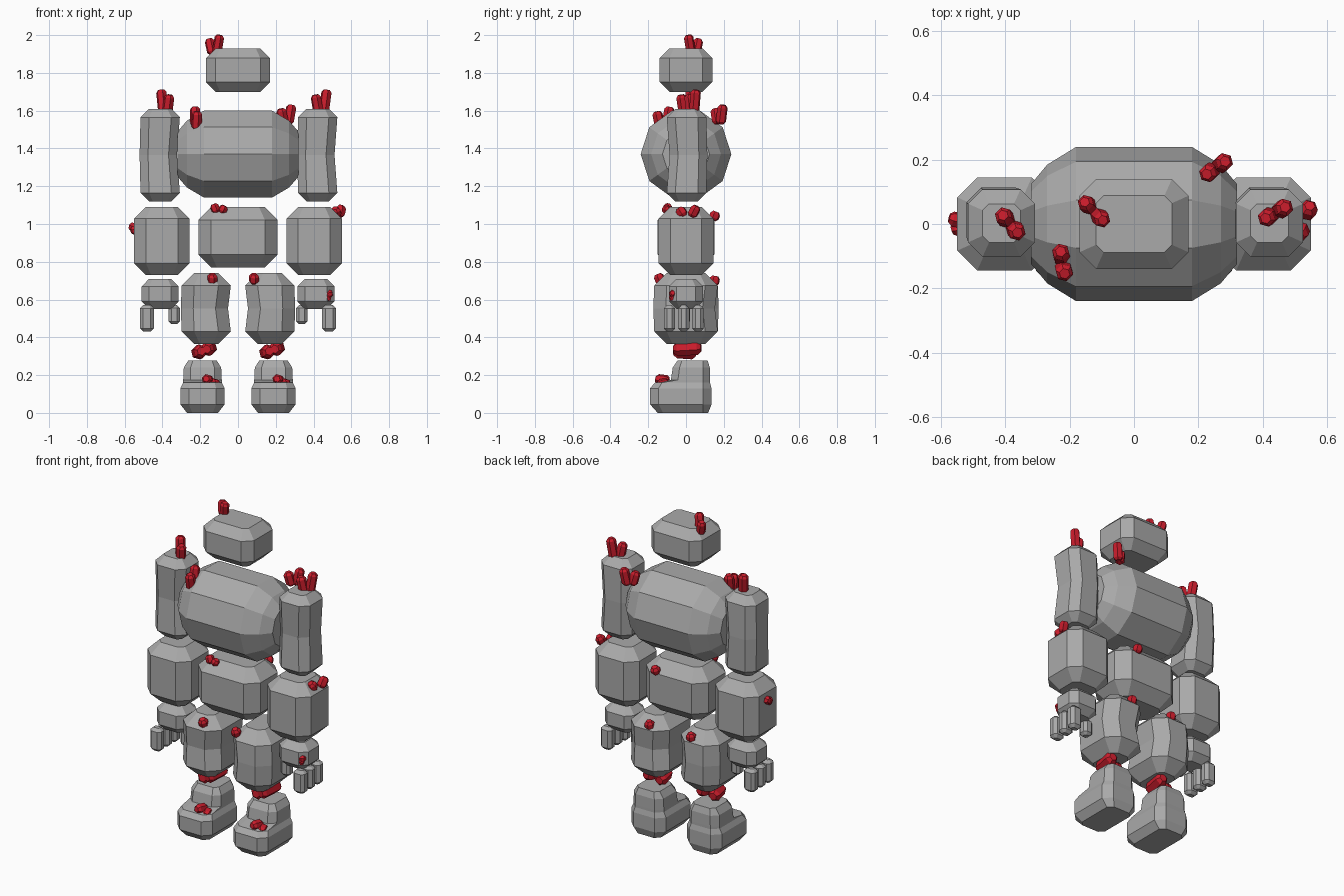
import bpy, bmesh, math
from mathutils import Vector

if "Cube" in bpy.data.objects:
    bpy.data.objects.remove(bpy.data.objects["Cube"])


def material(name, rgb):
    m = bpy.data.materials.new(name)
    m.diffuse_color = (*rgb, 1)
    m.use_nodes = True
    m.node_tree.nodes["Principled BSDF"].inputs["Base Color"].default_value = m.diffuse_color
    return m


STONE = material("grey stone", (0.40, 0.40, 0.40))
RED = material("red crystal", (0.60, 0.012, 0.025))


def loft(name, rings, mat):
    """Skin a list of equal-length point rings and cap both ends."""
    bm = bmesh.new()
    vs = [[bm.verts.new(p) for p in r] for r in rings]
    n = len(rings[0])
    for a, b in zip(vs, vs[1:]):
        for i in range(n):
            j = (i + 1) % n
            bm.faces.new((a[i], a[j], b[j], b[i]))
    bm.faces.new(vs[0][::-1])
    bm.faces.new(vs[-1])
    bmesh.ops.recalc_face_normals(bm, faces=bm.faces)
    me = bpy.data.meshes.new(name)
    bm.to_mesh(me)
    bm.free()
    me.materials.append(mat)
    ob = bpy.data.objects.new(name, me)
    bpy.context.collection.objects.link(ob)


def octagon(z, x, y, hx, hy, c):
    """Rectangle with cut corners, centred on x, y at height z."""
    pts = []
    for sx, sy in ((1, 1), (-1, 1), (-1, -1), (1, -1)):
        corner = [(x + sx * hx, y + sy * (hy - c), z), (x + sx * (hx - c), y + sy * hy, z)]
        pts += corner if sx * sy > 0 else corner[::-1]
    return pts


def rock(name, x, y, hx, hy, z0, z1, c, bend=0.0):
    """Stone block with every edge chamfered by c and its middle shifted by bend."""
    def small(z):
        return octagon(z, x, y, hx - c, hy - c, c * 0.45)

    def full(z, s=0.0):
        return octagon(z, x + s, y - s, hx - abs(s) / 2, hy - abs(s) / 2, c)
    rings = [small(z0), full(z0 + c), full((z0 + z1) / 2, bend), full(z1 - c), small(z1)]
    loft(name, rings, STONE)


def cluster(name, base, out, angle, length, spread=0.035, r=0.028, n=2):
    """Fan of up to two six-sided crystals leaving base along the axis out."""
    out = Vector(out)
    t1, t2 = [Vector(v) for v in ((1, 0, 0), (0, 1, 0), (0, 0, 1)) if not out.dot(Vector(v))]
    t = t1 * math.cos(math.radians(angle)) + t2 * math.sin(math.radians(angle))
    for i in range(n):
        s = t * spread * (1 - 2 * i)
        a = Vector(base) + s * 0.4
        b = Vector(base) + s + out * length * (1 - 0.2 * i)
        d = (b - a).normalized()
        u = d.orthogonal().normalized()
        v = d.cross(u)
        e = r * 0.5
        rings = []
        for p, k in ((a, .6), (a + d * e, 1), (b - d * e, 1), (b, .6)):
            rings.append([p + (u * math.cos(w) + v * math.sin(w)) * r * k
                          for w in (j * math.pi / 3 for j in range(6))])
        loft(f"{name}_{i + 1}", rings, RED)


UP, LEFT, RIGHT, FRONT, BACK = (0, 0, 1), (-1, 0, 0), (1, 0, 0), (0, -1, 0), (0, 1, 0)

# head and pelvis
rock("head", 0, 0, 0.17, 0.14, 1.70, 1.93, 0.052)
rock("pelvis", 0, 0, 0.21, 0.15, 0.77, 1.09, 0.068)

# torso: ten-sided barrel lofted along x
barrel = [(math.cos(i * math.pi / 5), math.sin(i * math.pi / 5)) for i in range(10)]
loft("torso", [[(x, 0.24 * k * c, 1.37 + 0.242 * k * s) for c, s in barrel]
               for x, k in ((-0.32, 0.52), (-0.27, 0.77), (-0.18, 1),
                            (0.18, 1), (0.27, 0.77), (0.32, 0.52))], STONE)

for side, s in (("left", -1), ("right", 1)):
    # arm
    rock(side + "_upper_arm", s * 0.417 + 0.005, 0.003, 0.104, 0.105, 1.12, 1.61, 0.045, -0.01)
    rock(side + "_forearm", s * 0.403, 0, 0.147, 0.145, 0.73, 1.09, 0.062)
    # hand, fingers and thumb
    rock(side + "_hand", s * 0.412, 0, 0.098, 0.09, 0.55, 0.71, 0.04)
    for i in range(3):
        rock(f"{side}_finger_{i + 1}", s * 0.482, 0.075 * (i - 1) - 0.012,
             0.037, 0.03, 0.43, 0.57, 0.017)
    rock(side + "_thumb", s * 0.338, -0.01, 0.03, 0.03, 0.47, 0.57, 0.015)
    # leg
    rock(side + "_leg", s * 0.168, 0, 0.13, 0.168, 0.365, 0.74, 0.066, s * 0.01)
    # foot: rows of height, inset and front edge, stepping back to the heel block
    rows = ((0, 0.035, -0.15), (0.045, 0, -0.19), (0.13, 0, -0.19), (0.16, 0.015, -0.165),
            (0.175, 0.015, -0.08), (0.24, 0.018, -0.07), (0.278, 0.042, -0.045))
    loft(side + "_foot", [octagon(z, s * 0.188, (0.135 - k / 2 + f) / 2, 0.117 - k,
                                  (0.135 - k / 2 - f) / 2, 0.045 - k / 2)
                          for z, k, f in rows], STONE)
    # crystals on the ankle, leg and foot
    cluster(side + "_ankle_crystal", (s * 0.18, -0.065, 0.332), BACK, 20, 0.145, 0.038, 0.038)
    cluster(side + "_leg_front_crystal", (s * 0.11 - 0.025, -0.115, 0.685), UP, -90, 0.05, n=1)
    cluster(side + "_leg_back_crystal", (s * 0.14, 0.14, 0.675), UP, 90, 0.05, 0.015, n=1)
    cluster(side + "_foot_crystal", (s * 0.187 + 0.045, -0.09, 0.165), FRONT, 150, 0.07, 0.03)

# crystals on the upper body
cluster("head_crystal", (-0.125, 0.04, 1.90), UP, -45, 0.10, 0.04, 0.026)
cluster("left_shoulder_crystal", (-0.385, 0, 1.58), UP, 130, 0.13)
cluster("right_shoulder_crystal", (0.44, 0.035, 1.58), UP, 30, 0.13)
cluster("chest_crystal", (-0.222, -0.12, 1.50), UP, 100, 0.12)
cluster("back_crystal", (0.255, 0.175, 1.53), UP, 35, 0.10)

# crystals on the forearms, pelvis and hand
cluster("right_forearm_crystal", (0.53, 0.01, 1.04), UP, 70, 0.055, 0.05)
cluster("left_forearm_crystal", (-0.53, 0, 0.975), LEFT, 30, 0.045, 0.022, 0.024)
cluster("pelvis_front_crystal", (-0.10, -0.10, 1.06), UP, 170, 0.045, 0.03, 0.024)
cluster("pelvis_back_crystal", (0.10, 0.13, 1.02), UP, 90, 0.045, 0.03, n=1)
cluster("right_hand_crystal", (0.46, -0.07, 0.62), RIGHT, 90, 0.04, 0.015, 0.02)
